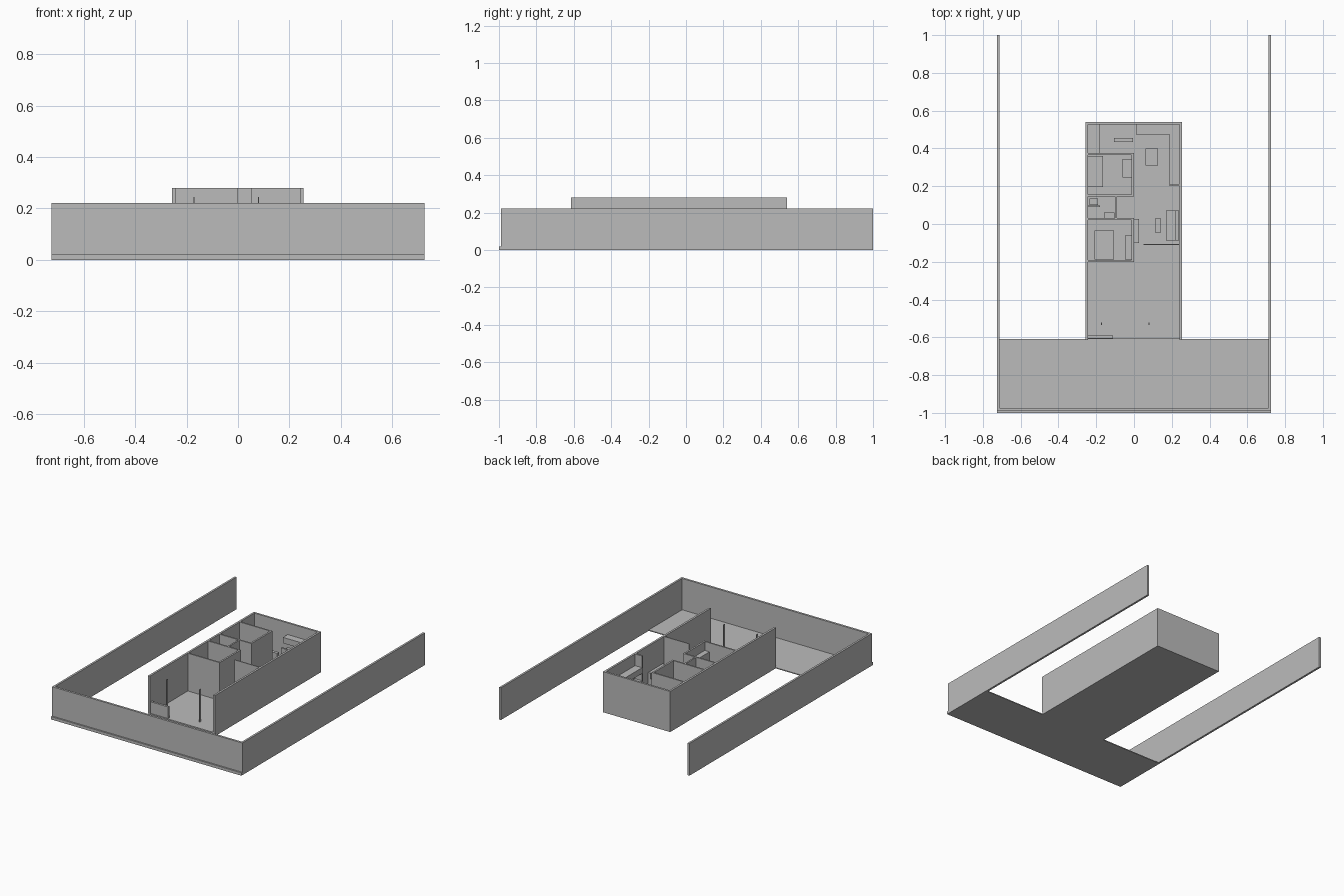
import bpy

default = bpy.data.objects.get("Cube")
if default:
    bpy.data.objects.remove(default, do_unlink=True)

grey = bpy.data.materials.new("plain_grey")
grey.use_nodes = True
grey.diffuse_color = (0.5, 0.5, 0.5, 1)
grey.node_tree.nodes["Principled BSDF"].inputs["Base Color"].default_value = (0.5, 0.5, 0.5, 1)


def box(name, x, y, z):
    """Box spanning the given (low, high) ranges."""
    bpy.ops.mesh.primitive_cube_add(size=1, location=[sum(r) / 2 for r in (x, y, z)])
    ob = bpy.context.object
    ob.name = name
    ob.scale = [r[1] - r[0] for r in (x, y, z)]
    bpy.ops.object.transform_apply(location=False, rotation=False, scale=True)
    ob.data.materials.append(grey)
    return ob


FLOOR, TOP, FENCE = 0.02, 0.28, 0.222


def wall(name, x, y):
    box(name, x, y, (FLOOR, TOP))


def item(name, x, y, height, base=0):
    box(name, x, y, (FLOOR + base, FLOOR + height))


# Yard: slab, perimeter fence and front kerb
box("yard_slab", (-0.715, 0.715), (-0.985, -0.61), (0, 0.006))
for side, x in (("left", (0.712, 0.726)), ("right", (-0.726, -0.712))):
    box(side + "_fence", x, (-0.99, 1), (0, FENCE))
box("front_fence", (-0.726, 0.726), (-0.99, -0.975), (0, FENCE))
box("front_kerb", (-0.726, 0.726), (-1, -0.99), (0, FLOOR))

# House shell, open at the front and above
box("house_floor", (-0.257, 0.255), (-0.61, 0.54), (0, FLOOR))
wall("house_right_wall", (-0.257, -0.243), (-0.615, 0.54))
wall("house_left_wall", (0.241, 0.255), (-0.615, 0.54))
wall("house_back_wall", (-0.243, 0.241), (0.526, 0.54))

# Partitions across the right-hand rooms
for name, y, x_end in (("front_bedroom", -0.2, 0), ("bathroom_front", 0.022, 0),
                       ("bathroom_back", 0.145, 0), ("back_bedroom", 0.365, 0)):
    wall(name + "_wall", (-0.243, x_end), (y, y + 0.01))
wall("front_bedroom_side_wall", (-0.012, 0), (-0.19, 0.022))
wall("back_bedroom_side_wall", (-0.012, 0), (0.155, 0.365))
wall("bathroom_side_wall", (-0.1, -0.09), (0.032, 0.145))
wall("living_front_wall", (0.05, 0.241), (-0.112, -0.105))
wall("kitchen_stub_wall", (0.187, 0.241), (0.2, 0.212))

# Porch
for side, x in (("left", 0.08), ("right", -0.172)):
    item(side + "_porch_post", (x - 0.002, x + 0.002), (-0.535, -0.522), 0.225)
item("porch_screen", (-0.243, -0.11), (-0.605, -0.59), 0.08)

# Kitchen: low counters and hung cupboards
for name, base, height in (("counter", 0, 0.09), ("cupboard", 0.14, 0.18)):
    item("back_" + name, (0.01, 0.187), (0.475, 0.526), height, base)
    item("side_" + name, (0.187, 0.241), (0.212, 0.526), height, base)


def table(name, x, y, height):
    """Slab top on four square legs."""
    item(name + "_top", x, y, height, height - 0.008)
    for lx in (x[0], x[1] - 0.006):
        for ly in (y[0], y[1] - 0.006):
            item(name + "_leg", (lx, lx + 0.006), (ly, ly + 0.006), height - 0.008)


# Living room furniture
table("dining_table", (0.062, 0.128), (0.31, 0.4), 0.075)
table("coffee_table", (0.111, 0.142), (-0.046, 0.03), 0.04)
item("sofa_seat", (0.17, 0.22), (-0.087, 0.072), 0.04)
item("sofa_back", (0.22, 0.238), (-0.087, 0.072), 0.08)
item("media_unit", (0, 0.026), (-0.1, 0.026), 0.05)

# Bedroom, bathroom and utility furniture
item("front_bed", (-0.208, -0.105), (-0.187, -0.035), 0.05)
item("front_wardrobe", (-0.048, -0.012), (-0.187, -0.06), 0.2)
item("back_bed", (-0.243, -0.165), (0.197, 0.36), 0.05)
item("back_wardrobe", (-0.06, -0.014), (0.245, 0.345), 0.09)
item("washbasin", (-0.16, -0.102), (0.032, 0.06), 0.08)
item("toilet_seat", (-0.235, -0.19), (0.1, 0.135), 0.04)
item("bath_ledge", (-0.243, -0.18), (0.09, 0.097), 0.1)
item("utility_cabinet", (-0.243, -0.18), (0.375, 0.526), 0.09)
item("utility_shelf", (-0.105, -0.005), (0.435, 0.456), 0.08)
